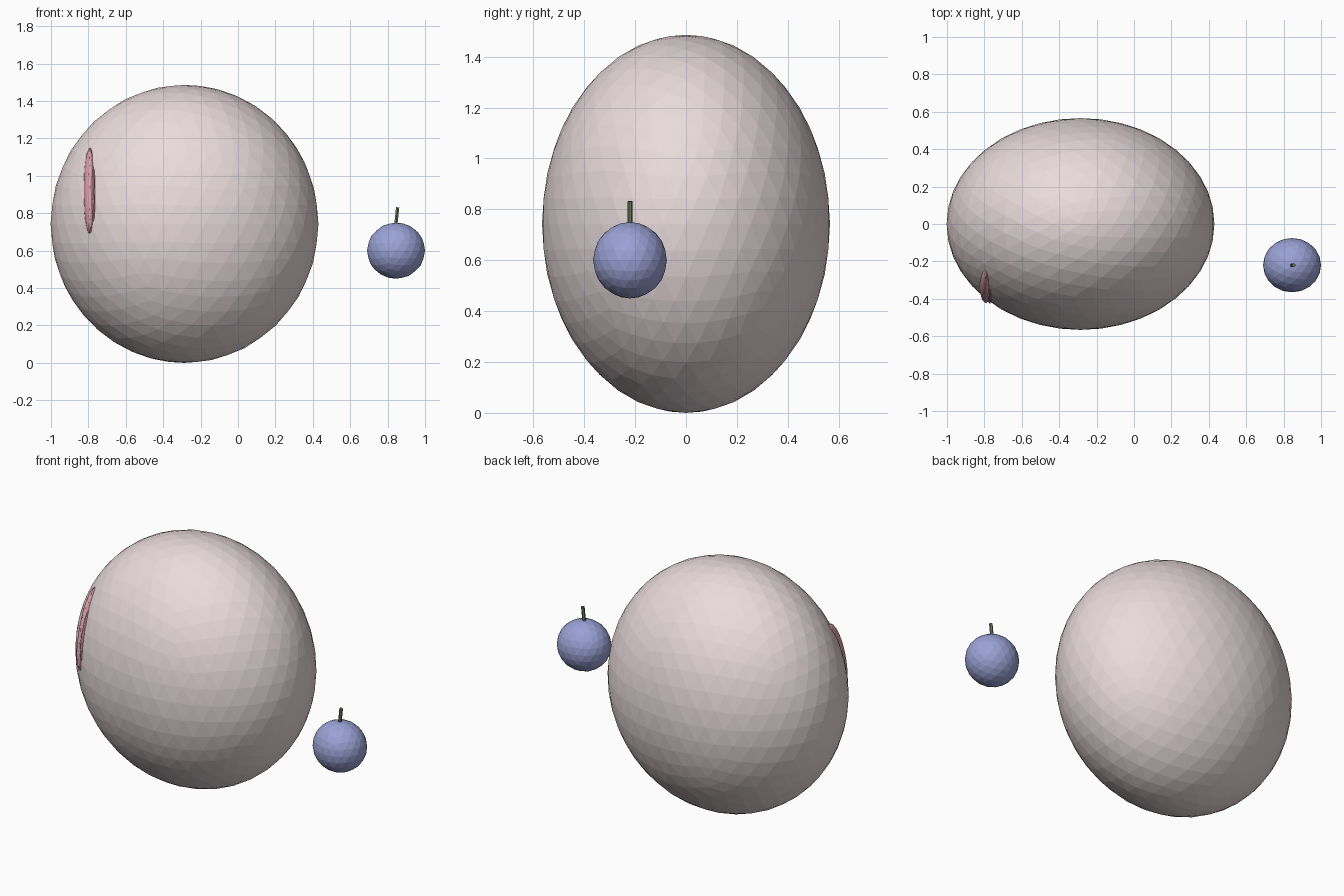
import bpy
from math import radians
from mathutils import Euler

if "Cube" in bpy.data.objects:
    bpy.data.objects.remove(bpy.data.objects["Cube"])


def material(name, color):
    m = bpy.data.materials.new(name)
    m.diffuse_color = (*color, 1)
    m.use_nodes = True
    m.node_tree.nodes["Principled BSDF"].inputs["Base Color"].default_value = m.diffuse_color
    return m


def ball(name, center, radii, detail, mat, tilt=(0, 0, 0)):
    bpy.ops.mesh.primitive_ico_sphere_add(subdivisions=detail, radius=1, location=center)
    o = bpy.context.object
    o.name = name
    o.scale = radii
    o.rotation_euler = Euler([radians(a) for a in tilt])
    o.data.materials.append(mat)
    return o


cream = material("pale_pink", (0.82, 0.71, 0.72))
pink = material("pink", (0.75, 0.36, 0.43))
blue = material("berry_blue", (0.32, 0.36, 0.66))
green = material("stem_green", (0.15, 0.2, 0.1))

# Large faceted body
ball("body", (-0.286, 0, 0.743), (0.716, 0.566, 0.743), 4, cream)

# Thin raised crease on the front left, with a narrow ridge beside it
ball("crease", (-0.792, -0.325, 0.92), (0.034, 0.07, 0.24), 3, pink, (-17, 0, 0))
ball("crease_ridge", (-0.772, -0.35, 0.9), (0.013, 0.065, 0.17), 3, pink, (-15, 0, 0))

# Small berry
ball("berry", (0.845, -0.22, 0.6), (0.155, 0.145, 0.15), 3, blue)

# Short leaning stem
bpy.ops.mesh.primitive_cylinder_add(vertices=6, radius=0.01, depth=0.11,
                                    location=(0.848, -0.22, 0.777),
                                    rotation=(0, radians(6), 0))
stem = bpy.context.object
stem.name = "berry_stem"
stem.data.materials.append(green)
